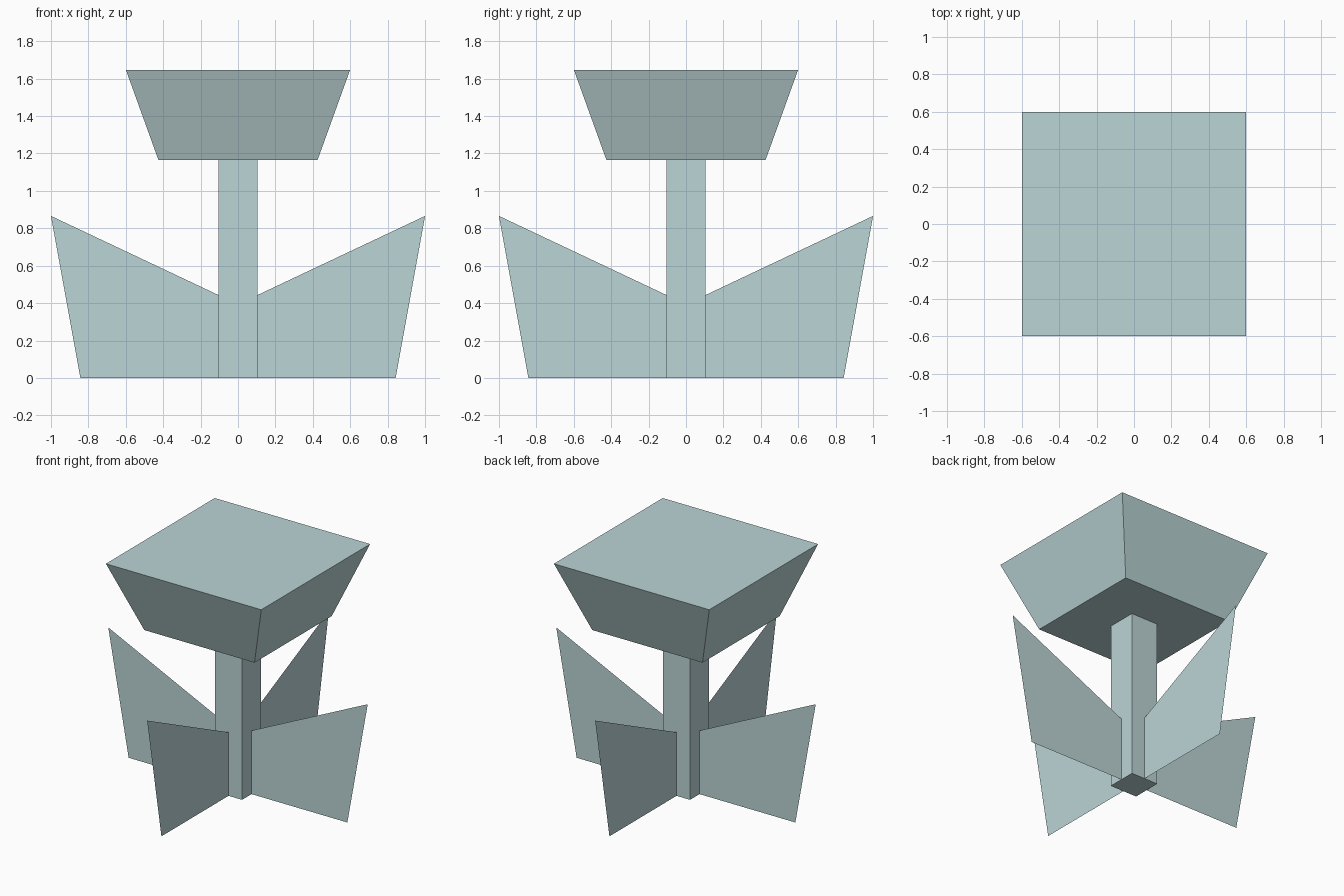
import bpy
import math

if "Cube" in bpy.data.objects:
    bpy.data.objects.remove(bpy.data.objects["Cube"])

COL, COL_TOP = 0.104, 1.164


def make_object(name, verts, faces):
    mesh = bpy.data.meshes.new(name)
    mesh.from_pydata(verts, [], faces)
    obj = bpy.data.objects.new(name, mesh)
    bpy.context.collection.objects.link(obj)
    mat = bpy.data.materials.get("pale_teal") or bpy.data.materials.new("pale_teal")
    mat.diffuse_color = (0.50, 0.66, 0.67, 1)
    mat.use_nodes = True
    mat.node_tree.nodes["Principled BSDF"].inputs["Base Color"].default_value = mat.diffuse_color
    mesh.materials.append(mat)
    return obj


def square_block(name, half_low, half_high, z_low, z_high):
    """Closed square block, tapered between two heights."""
    corners = [(-1, -1), (1, -1), (1, 1), (-1, 1)]
    verts = [(x * h, y * h, z)
             for h, z in ((half_low, z_low), (half_high, z_high))
             for x, y in corners]
    sides = [(i, (i + 1) % 4, (i + 1) % 4 + 4, i + 4) for i in range(4)]
    return make_object(name, verts, [(3, 2, 1, 0), (4, 5, 6, 7)] + sides)


# Central post and flared top block
square_block("post", COL, COL, 0, COL_TOP)
square_block("top_block", 0.425, 0.599, COL_TOP, 1.646)

# Four paper-thin fins, one on the middle of each post face
fin_profile = [(COL, 0), (0.843, 0), (1.0, 0.866), (COL, 0.443)]
for i, side in enumerate(("right", "back", "left", "front")):
    fin = make_object(f"fin_{side}", [(x, 0, z) for x, z in fin_profile], [(0, 1, 2, 3)])
    fin.rotation_euler.z = i * math.pi / 2
